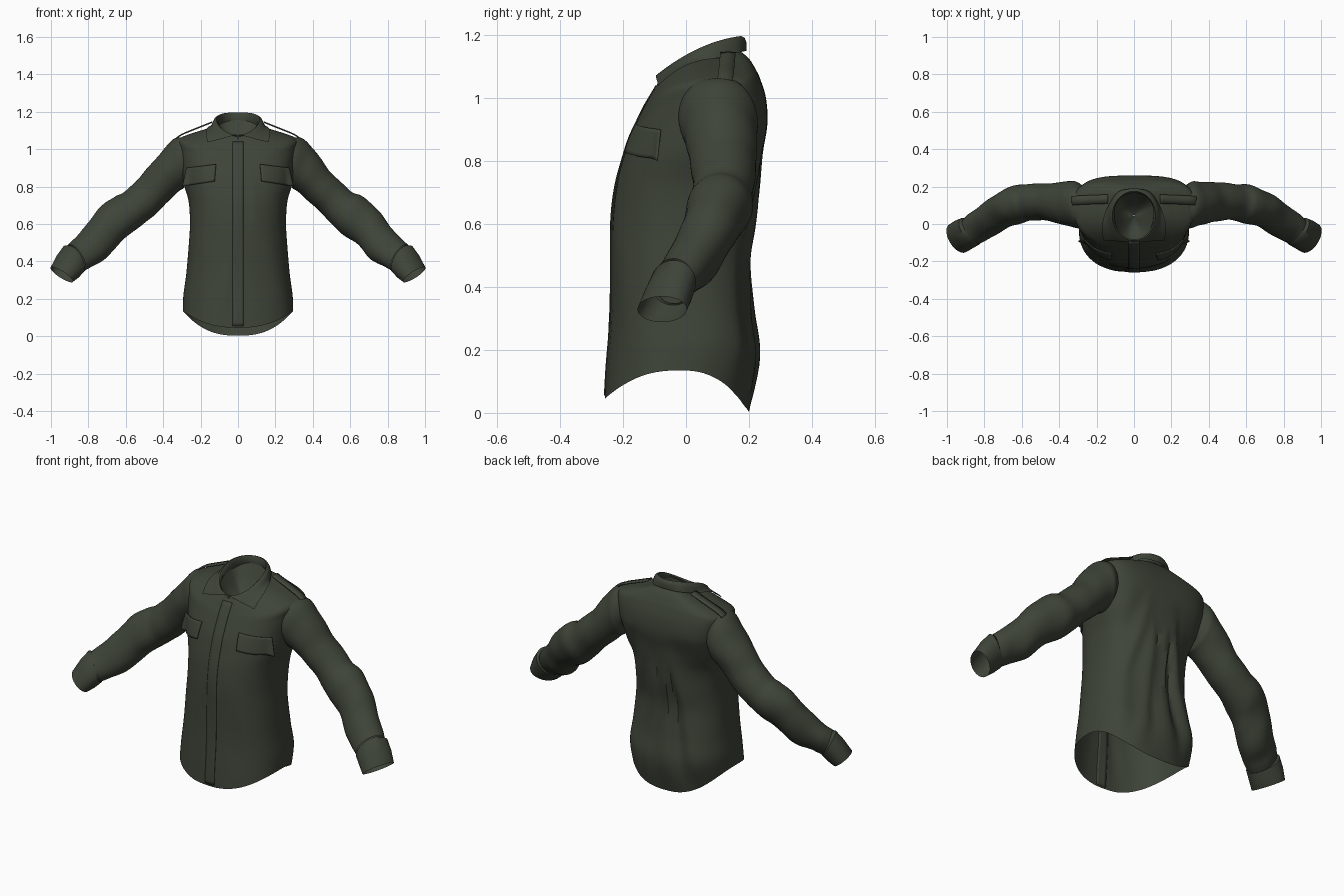
import bpy, bmesh, math
from mathutils import Vector, noise
from mathutils.bvhtree import BVHTree

if "Cube" in bpy.data.objects:
    bpy.data.objects.remove(bpy.data.objects["Cube"])

cloth = bpy.data.materials.new("dark_olive_cloth")
cloth.diffuse_color = (0.048, 0.058, 0.040, 1)
cloth.use_nodes = True
cloth.node_tree.nodes["Principled BSDF"].inputs["Base Color"].default_value = cloth.diffuse_color


def spline(keys, t):
    """Catmull-Rom through tuples, t in 0..1"""
    n = len(keys) - 1
    i = min(int(t * n), n - 1)
    f = t * n - i
    p0, p1, p2, p3 = (keys[max(0, min(n, i + k))] for k in (-1, 0, 1, 2))
    return [0.5 * (2 * b + (c - a) * f + (2 * a - 5 * b + 4 * c - d) * f * f
                   + (3 * b - a - 3 * c + d) * f ** 3) for a, b, c, d in zip(p0, p1, p2, p3)]


def grid(name, rows, closed=False, flip=False, thick=0.0, drop=None):
    """Surface through rows of points"""
    bm = bmesh.new()
    vs = [[bm.verts.new(p) for p in r] for r in rows]
    n = len(rows[0])
    for a, b in zip(vs, vs[1:]):
        for i in range(n if closed else n - 1):
            j = (i + 1) % n
            q = [a[i], a[j], b[j], b[i]]
            bm.faces.new(q[::-1] if flip else q)
    if drop:
        bmesh.ops.delete(bm, geom=[f for f in bm.faces if drop(f.calc_center_median())], context='FACES')
    me = bpy.data.meshes.new(name)
    bm.to_mesh(me)
    bm.free()
    ob = bpy.data.objects.new(name, me)
    bpy.context.collection.objects.link(ob)
    me.materials.append(cloth)
    if thick:
        m = ob.modifiers.new("thickness", 'SOLIDIFY')
        m.thickness = thick
    bpy.ops.object.select_all(action='DESELECT')
    ob.select_set(True)
    bpy.context.view_layer.objects.active = ob
    bpy.ops.object.shade_smooth_by_angle(angle=math.radians(45))
    return ob


# Torso: rings of half width, side y/z, front y/z, back y/z
body = [(.295, -.02, .135, -.258, .045, .20, .003), (.292, 0, .22, -.252, .16, .234, .18),
        (.277, 0, .33, -.242, .32, .217, .33), (.264, 0, .48, -.238, .48, .20, .48),
        (.257, .01, .60, -.235, .60, .212, .60), (.264, .02, .72, -.222, .72, .225, .72),
        (.292, .05, .82, -.20, .81, .238, .82), (.306, .08, .92, -.18, .875, .258, .92),
        (.317, .09, 1.0, -.15, .94, .254, 1.0), (.32, .095, 1.05, -.13, .98, .236, 1.06),
        (.27, .095, 1.077, -.115, 1.005, .222, 1.09), (.19, .09, 1.102, -.10, 1.03, .20, 1.125),
        (.105, .075, 1.125, -.085, 1.055, .165, 1.155)]
rows = []
for r in range(73):
    rx, ys, zs, yf, zf, yb, zb = spline(body, r / 72)
    square = max(0, min(1, (r - 30) / 12, (72 - r) / 12))   # shoulder blades are flatter
    row = []
    for i in range(96):
        a = 2 * math.pi * i / 96
        s, c = math.sin(a), math.cos(a)
        e = .84 if c > 0 else .78 - .16 * square
        ye, ze = (yf, zf) if c > 0 else (yb, zb)
        x = rx * math.copysign(abs(s) ** e, s)
        y = ys + (ye - ys) * abs(c) ** e
        z = zs + (ze - zs) * c * c
        # Soft slanting folds, strongest on the back, fading at hem and shoulders
        fade = max(0, min(1, z / .25, (.95 - z) / .3))
        lump = noise.noise((x * 10 + z * 2.5 * math.tanh(x * 12), 3 if c < 0 else 8, z * 2))
        y += fade * lump * c * (.035 if c < 0 else .014)
        row.append(Vector((x, y, z)))
    rows.append(row)
armhole = lambda p: abs(p.x) > .25 and ((p.y - .1) / .095) ** 2 + ((p.z - .94) / .095) ** 2 < 1
tree = BVHTree.FromPolygons([p for r in rows for p in r],
                            [(r * 96 + i, r * 96 + (i + 1) % 96, r * 96 + 96 + (i + 1) % 96, r * 96 + 96 + i)
                             for r in range(72) for i in range(96)])
grid("shirt_body", rows, closed=True, drop=armhole)

# Inner lining that closes the neck opening as a shallow bowl
neck = rows[-1]
mid_neck = Vector((0, .045, 1.0))
grid("neck_lining", [[p.lerp(mid_neck, 1 - f) + Vector((0, 0, -.03 * math.sin(math.pi * f))) for p in neck]
                     for f in (1, .85, .65, .4, .2, .02)], closed=True)


def on_front(x, z, off, limit=.3):
    """Point on the chest surface seen from the front, no further back than limit"""
    for d in range(30):
        hit = tree.ray_cast(Vector((x - math.copysign(d * .0011, x), -1, z + .00013)), Vector((0, 1, 0)))[0]
        if hit:
            return Vector((x, min(hit.y - off, limit), z))
    return Vector((x, min(-.1, limit), z))


# Sleeve rings: upper edge x/z, lower edge x/z, centre y, half-depth vector x/y
arm = [(.305, 1.065, .285, .82, .10, 0, .125), (.345, 1.055, .29, .795, .105, 0, .125),
       (.40, 1.0, .325, .77, .11, 0, .115), (.50, .875, .415, .68, .118, 0, .102),
       (.60, .775, .505, .60, .115, .01, .097), (.66, .75, .575, .54, .105, .02, .099),
       (.73, .69, .665, .47, .07, .04, .085), (.80, .595, .735, .40, .03, .045, .077),
       (.87, .52, .79, .365, -.015, .045, .07), (.90, .49, .835, .345, -.04, .04, .065)]
cuff = [(.90, .485, .837, .347, -.038, .038, .063), (.922, .485, .832, .342, -.04, .04, .072),
        (.96, .435, .862, .31, -.057, .036, .076), (.995, .37, .89, .288, -.076, .03, .078)]


def ring(k, side, fold=0):
    ux, uz, lx, lz, cy, dx, dy = k
    out = []
    for i in range(40):
        a = 2 * math.pi * i / 40
        c, s = math.cos(a), math.sin(a)
        p = Vector(((ux - lx) / 2 * c + dx * s, dy * s, (uz - lz) / 2 * c))
        q = Vector(((ux + lx) / 2, cy, (uz + lz) / 2))
        w = q + p
        p *= 1 + fold * noise.noise((w.x * 8 - w.z * 5 + side, w.y * 6, (w.x + w.z) * 5))
        q += p
        out.append(Vector((q.x * side, q.y, q.z)))
    return out


for side, word in ((1, "left"), (-1, "right")):
    # Sleeve, its root seam pulled onto the torso
    n = 64
    tube = [ring(spline(arm, t / n), side, .10 * min(1, t / 20, (n - t) / 8 + .1)) for t in range(n + 1)]
    pull = [tree.find_nearest(p)[0] - p for p in tube[0]]
    for t in range(8):
        tube[t] = [p + d * (1 - t / 8) ** 1.5 for p, d in zip(tube[t], pull)]
    grid(word + "_sleeve", tube, closed=True, flip=side > 0)
    grid(word + "_cuff", [ring(k, side) for k in cuff], closed=True, flip=side > 0)

    # Cuff button
    bpy.ops.mesh.primitive_cylinder_add(vertices=16, radius=.009, depth=.008,
                                        location=(.983 * side, -.025, .385), rotation=(0, math.radians(65) * side, 0))
    b = bpy.context.object
    b.name = word + "_cuff_button"
    b.data.materials.append(cloth)

    # Pocket flap, draped over the chest and standing off at its outer end
    flap = []
    for v in range(9):
        f = v / 8
        x0, x1 = .118 + .008 * f, .276 + .022 * f
        z0, z1 = .92 - .09 * f, .90 - .098 * f
        flap.append([on_front(side * (x0 + (x1 - x0) * u / 12), z0 + (z1 - z0) * u / 12, .009 + .006 * f,
                              -.145 - .01 * f + .06 * (u / 12)) for u in range(13)])
    grid(word + "_pocket_flap", flap, flip=side > 0, thick=.006)

    # Shoulder strap
    path = [(.333, 1.06), (.30, 1.083), (.23, 1.112), (.14, 1.148)]
    strap = []
    for t in range(13):
        x, z = spline(path, t / 12)
        y = .102 + .01 * t / 12
        strap.append([(side * x, y - .003, z - .002), (side * x, y + .022, z), (side * x, y + .046, z - .002)])
    grid(word + "_shoulder_strap", strap, flip=side < 0, thick=.006)

# Button placket down the front
grid("front_placket", [[on_front(x, .056 + .985 * v / 50, .003) for x in (-.03, -.015, .001, .015, .03)]
                       for v in range(51)], thick=.004)

# Collar: inner stand, rolled fold and pointed leaf
leaf = [(0, .192, 1.15), (.085, .172, 1.145), (.14, .09, 1.122), (.165, 0, 1.083), (.162, -.08, 1.03)]
stand, mid, fold, outer = [], [], [], []
N = 48
for i in range(-N, N + 1):
    u = i / N
    a = u * math.radians(178)
    s, c = math.sin(a), math.cos(a)
    base = Vector((.103 * s, .04 + .125 * c, 1.105 + .05 * c + .02 * s * s))
    stand.append(tree.find_nearest(base)[0])
    fold.append(Vector((.116 * s, .043 + .132 * c, 1.137 + .06 * c + .022 * s * s)))
    mid.append(stand[-1].lerp(fold[-1], .6) - Vector((.006 * s, .006 * c, 0)))
    x, y, z = spline(leaf, abs(u))
    outer.append(Vector((math.copysign(x, u) if i else 0, y, z)))
rows = [stand, mid, fold]
for f in (.15, .4, .7, 1):
    row = []
    for p, q in zip(fold, outer):
        w = p.lerp(q, f)
        w += Vector((w.x, w.y - .05, .03)).normalized() * .010 * math.sin(math.pi * f ** .6)
        hit, nor, _, _ = tree.find_nearest(w)
        gap = (w - hit).dot(nor)
        if gap < .010 and f > .2:
            w += nor * (.010 - gap)
        row.append(w)
    rows.append(row)
grid("collar", rows)
